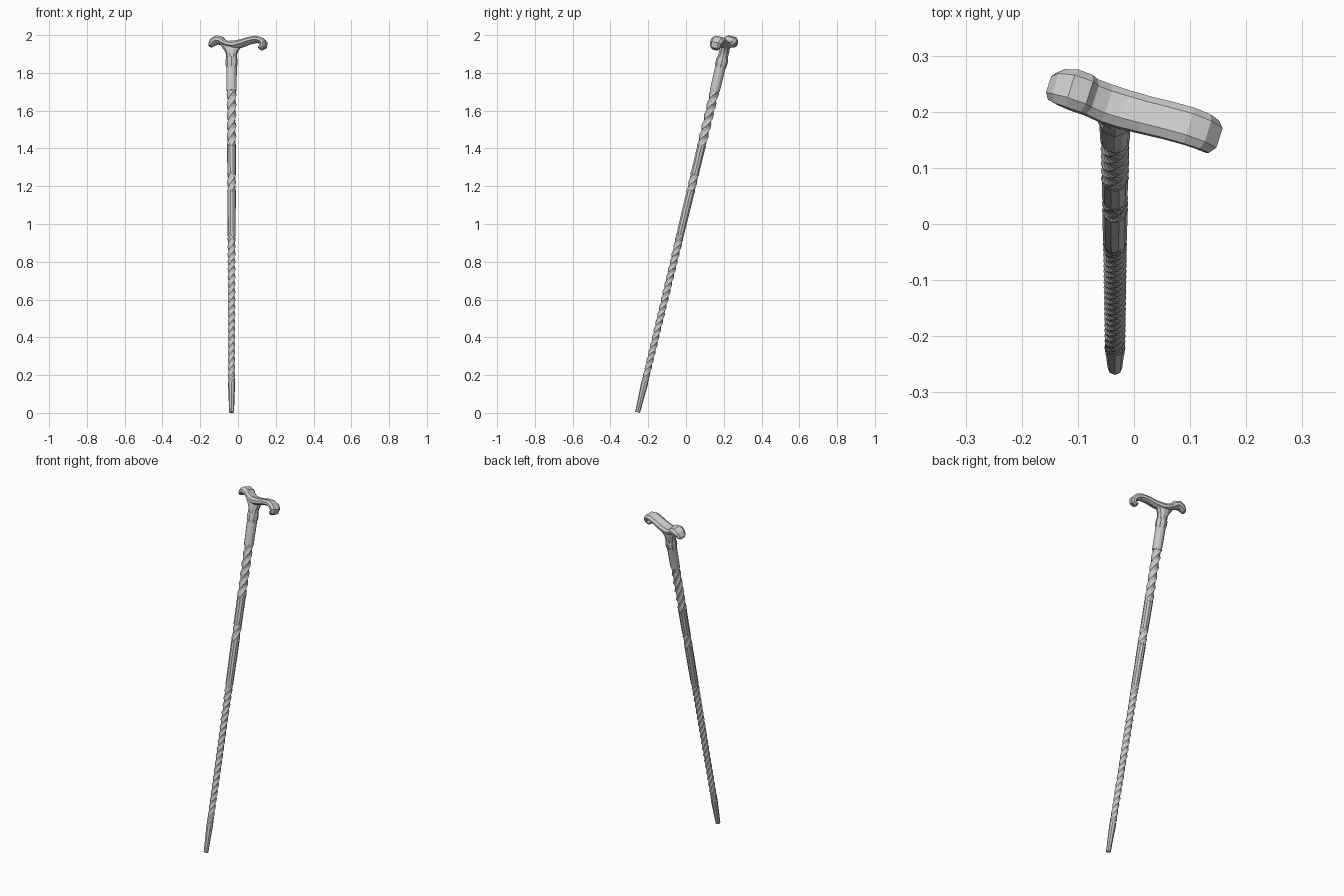
import bpy, bmesh, math
from mathutils import Vector

if "Cube" in bpy.data.objects:
    bpy.data.objects.remove(bpy.data.objects["Cube"])

LEAN = 0.24                                   # y shift per unit of height
AXIS = Vector((0, LEAN, 1)).normalized()
SIDE_X = Vector((1, 0, 0))
SIDE_Y = AXIS.cross(SIDE_X)


def axis_point(z):
    return Vector((-0.034, -0.257 + LEAN * z, z))


def loft(name, rings):
    """Skin a list of equal-sized vertex rings and cap both ends."""
    bm = bmesh.new()
    loops = [[bm.verts.new(p) for p in ring] for ring in rings]
    n = len(loops[0])
    for a, b in zip(loops, loops[1:]):
        for i in range(n):
            j = (i + 1) % n
            bm.faces.new((a[i], a[j], b[j], b[i]))
    bm.faces.new(loops[0][::-1])
    bm.faces.new(loops[-1])
    bmesh.ops.recalc_face_normals(bm, faces=bm.faces)
    mesh = bpy.data.meshes.new(name)
    bm.to_mesh(mesh)
    bm.free()
    obj = bpy.data.objects.new(name, mesh)
    bpy.context.collection.objects.link(obj)
    return obj


def ring(z, r, sides=8, turn=0.0, groove=0.0, rx=None):
    """Ring around the leaning axis; groove pulls in every other corner."""
    pts = []
    for i in range(sides):
        a = 2 * math.pi * i / sides + turn
        k = r * (1 - groove * (i % 2))
        kx = k if rx is None else rx
        pts.append(axis_point(z) + SIDE_X * kx * math.cos(a) + SIDE_Y * k * math.sin(a))
    return pts


def plain(name, profile, sides=10):
    return loft(name, [ring(z, r, sides) for z, r in profile])


def twisted(name, z0, z1, r0, r1, pitch, groove):
    steps = round((z1 - z0) / (pitch / 16))
    rings = []
    for s in range(steps + 1):
        t = s / steps
        z = z0 + (z1 - z0) * t
        depth = groove * min(1, 8 * t, 8 * (1 - t))
        rings.append(ring(z, r0 + (r1 - r0) * t, 8, 2 * math.pi * (z - z0) / pitch, depth))
    return loft(name, rings)


# Shaft: ferrule, carved spirals and plain lengths
plain("ferrule", [(0.003, 0.013), (0.08, 0.0155), (0.15, 0.0185), (0.165, 0.0175)], 8)
twisted("lower_spiral", 0.16, 0.95, 0.0185, 0.0215, 0.16, 0.2)
plain("middle_shaft", [(0.94, 0.021), (1.06, 0.022), (1.18, 0.0225)])
twisted("middle_spiral", 1.17, 1.27, 0.0235, 0.0235, 0.2, 0.13)
plain("upper_shaft", [(1.26, 0.0225), (1.42, 0.0235)])
twisted("upper_spiral", 1.41, 1.715, 0.025, 0.026, 0.22, 0.22)

# Sleeve and collar below the handle
plain("sleeve", [(1.705, 0.0265), (1.84, 0.028)], 12)
plain("collar", [(1.828, 0.028), (1.845, 0.032), (1.868, 0.032), (1.882, 0.028)], 8)

# Neck flaring into the handle
loft("neck", [ring(z, r, 10, rx=rx) for z, r, rx in
              [(1.87, 0.028, 0.028), (1.90, 0.028, 0.030), (1.92, 0.028, 0.039),
               (1.94, 0.026, 0.054), (1.955, 0.018, 0.06)]])

# Handle: path as x, z, half thickness, half width
PATH = [(-0.146, 1.938, 0.007, 0.016), (-0.142, 1.948, 0.013, 0.026),
        (-0.130, 1.963, 0.018, 0.032), (-0.110, 1.974, 0.021, 0.036),
        (-0.088, 1.970, 0.021, 0.036), (-0.077, 1.960, 0.016, 0.034),
        (-0.050, 1.949, 0.017, 0.035), (-0.020, 1.947, 0.020, 0.035),
        (0.020, 1.956, 0.018, 0.034), (0.060, 1.970, 0.016, 0.034),
        (0.098, 1.977, 0.016, 0.034), (0.124, 1.971, 0.016, 0.033),
        (0.137, 1.956, 0.017, 0.031), (0.134, 1.941, 0.016, 0.028),
        (0.122, 1.934, 0.014, 0.025), (0.111, 1.935, 0.007, 0.015)]
SECTION = [(1, 0.35), (0.6, 1), (-0.6, 1), (-1, 0.35), (-1, -0.4), (-0.5, -1), (0.5, -1), (1, -0.4)]
ALONG = Vector((1, -0.32, 0)).normalized()
ACROSS = AXIS.cross(ALONG).normalized()

centres = [Vector((x, 0.204 - 0.32 * x + LEAN * (z - 1.97), z)) for x, z, _, _ in PATH]
rings = []
for i, (c, (_, _, h, w)) in enumerate(zip(centres, PATH)):
    tangent = (centres[min(i + 1, len(PATH) - 1)] - centres[max(i - 1, 0)]).normalized()
    up = tangent.cross(ACROSS).normalized()
    rings.append([c + ACROSS * w * u + up * h * v for u, v in SECTION])
loft("handle", rings)
